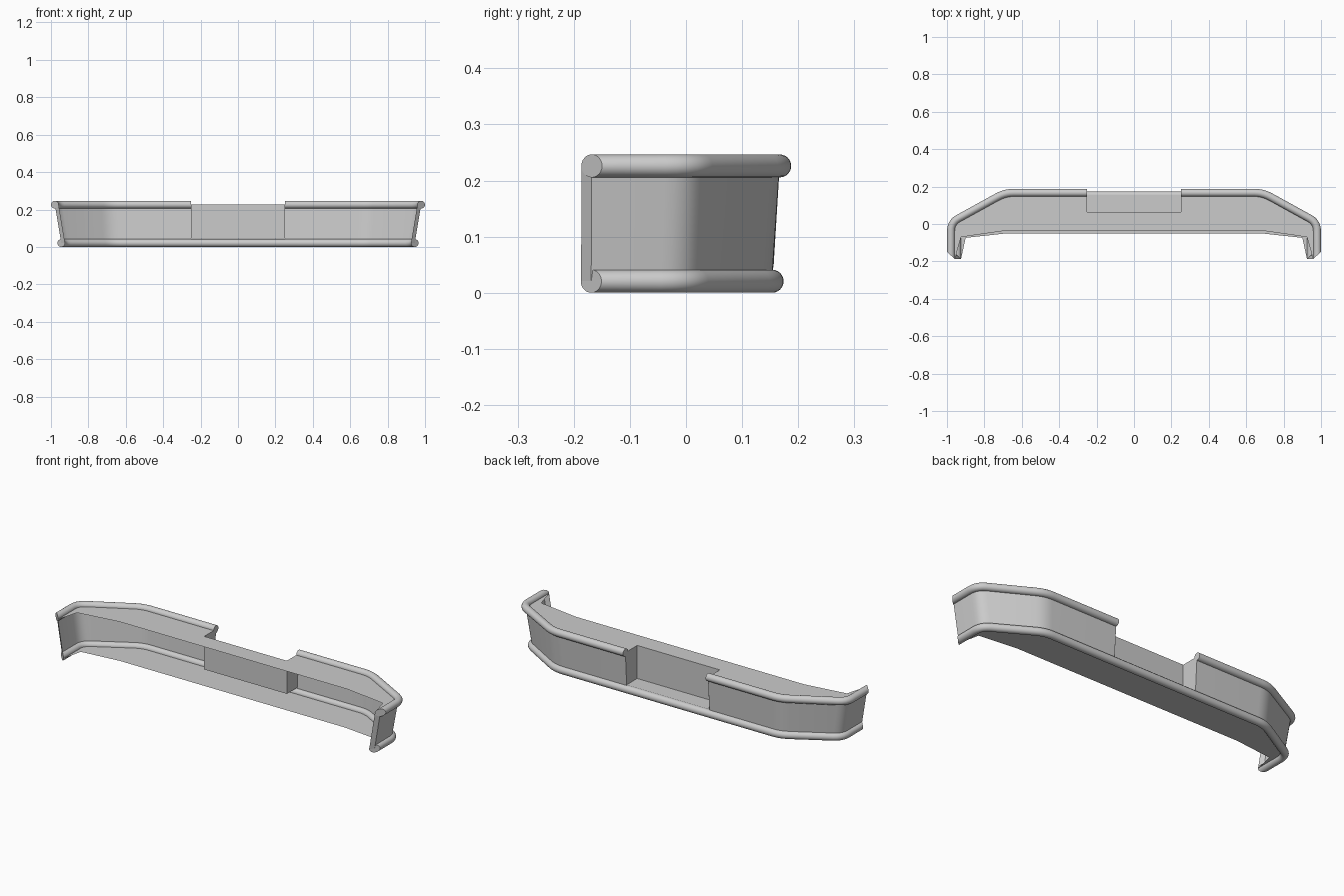
import bpy, math
from mathutils import Vector

if "Cube" in bpy.data.objects:
    bpy.data.objects.remove(bpy.data.objects["Cube"])

R = 0.0205            # tube radius
Z_LOW, Z_TOP = 0.0205, 0.226
NOTCH_X, NOTCH_Y, NOTCH_Z = 0.25, 0.065, 0.045
END = Vector((1.0, 0.9))   # slanted cut at the leg ends


def make(name, verts, faces, flip=False):
    """Right-hand half mesh, mirrored across x = 0."""
    if flip:
        faces = [f[::-1] for f in faces]
    me = bpy.data.meshes.new(name)
    me.from_pydata(verts, [], faces)
    me.polygons.foreach_set("use_smooth", [True] * len(me.polygons))
    me.set_sharp_from_angle(angle=math.radians(35))
    ob = bpy.data.objects.new(name, me)
    bpy.context.collection.objects.link(ob)
    mod = ob.modifiers.new("mirror", 'MIRROR')
    mod.use_axis[0] = True
    mod.merge_threshold = 0.0005
    return ob


def rounded_path(x0, front, side, end, cut=0.045, n=5):
    """Half outline from x0 to the leg end with two rounded bends."""
    pts = [Vector(p) for p in ((x0, front[1]), front, side, end)]
    out = [pts[0]]
    for a, b, c in zip(pts, pts[1:], pts[2:]):
        p = b + (a - b).normalized() * cut
        q = b + (c - b).normalized() * cut
        for i in range(n + 1):
            t = i / n
            out.append(p * (1 - t) ** 2 + b * 2 * t * (1 - t) + q * t * t)
    return out + [pts[-1]]


def tube(name, path, z, cap_start, sides=24):
    dirs = [(b - a).normalized() for a, b in zip(path, path[1:])]
    verts, faces = [], []
    for i, p in enumerate(path):
        if i == 0:
            m = Vector((0, 1))
        elif i == len(path) - 1:
            m = END
        else:
            n1, n2 = (Vector((-d.y, d.x)) for d in (dirs[i - 1], dirs[i]))
            m = (n1 + n2) / (1 + n1.dot(n2))
        for k in range(sides):
            a = 2 * math.pi * k / sides
            q = p + m * (R * math.cos(a))
            verts.append((q.x, q.y, z + R * math.sin(a)))
    for i in range(len(path) - 1):
        for k in range(sides):
            j = (k + 1) % sides
            faces.append((i * sides + k, i * sides + j,
                          (i + 1) * sides + j, (i + 1) * sides + k))
    last = (len(path) - 1) * sides
    faces.append(tuple(last + k for k in range(sides)))
    if cap_start:
        faces.append(tuple(reversed(range(sides))))
    return make(name, verts, faces, flip=True)


top_shape = ((0.69, 0.167), (0.979, 0.008), (0.979, -0.168))
low_shape = ((0.68, 0.1535), (0.945, 0.0), (0.945, -0.169))
top_path = rounded_path(NOTCH_X, *top_shape)
low_path = rounded_path(NOTCH_X, *low_shape)

# Edge tubes
tube("upper_tube", top_path, Z_TOP, True)
tube("lower_tube", rounded_path(0.0, *low_shape), Z_LOW, False)

# Outer wall, with a slanted return strip at the leg end
t_pts = top_path + [top_path[-1] - END * 0.02]
l_pts = low_path + [low_path[-1] - END * 0.02]
n = len(t_pts)
verts = [(p.x, p.y, Z_LOW) for p in l_pts] + [(p.x, p.y, Z_TOP) for p in t_pts]
make("outer_wall", verts, [(i, i + n, i + n + 1, i + 1) for i in range(n - 1)])

# Top shelf with the notch cut out of its outer edge
edge = [(0.957, -0.186), (0.925, -0.07), (0.69, -0.036), (0.0, -0.036)]
outline = [(0.0, NOTCH_Y), (NOTCH_X, NOTCH_Y)] + [tuple(p) for p in top_path] + edge
make("top_shelf", [(x, y, Z_TOP) for x, y in outline],
     [tuple(range(len(outline)))], flip=True)

# Bottom plate
edge = [(0.925, -0.187), (0.90, -0.074), (0.68, -0.05), (0.0, -0.05)]
outline = [(0.0, low_path[0].y)] + [tuple(p) for p in low_path] + edge
make("bottom_plate", [(x, y, Z_LOW) for x, y in outline],
     [tuple(range(len(outline)))])

# Notch: back wall, side and floor
y_low, y_top = 0.156, 0.167
verts = [(0, NOTCH_Y, NOTCH_Z), (NOTCH_X, NOTCH_Y, NOTCH_Z),
         (NOTCH_X, NOTCH_Y, Z_TOP), (0, NOTCH_Y, Z_TOP),
         (NOTCH_X, y_low, NOTCH_Z), (NOTCH_X, y_top, Z_TOP), (0, y_low, NOTCH_Z)]
make("notch_recess", verts, [(0, 3, 2, 1), (1, 2, 5, 4), (0, 1, 4, 6)])
